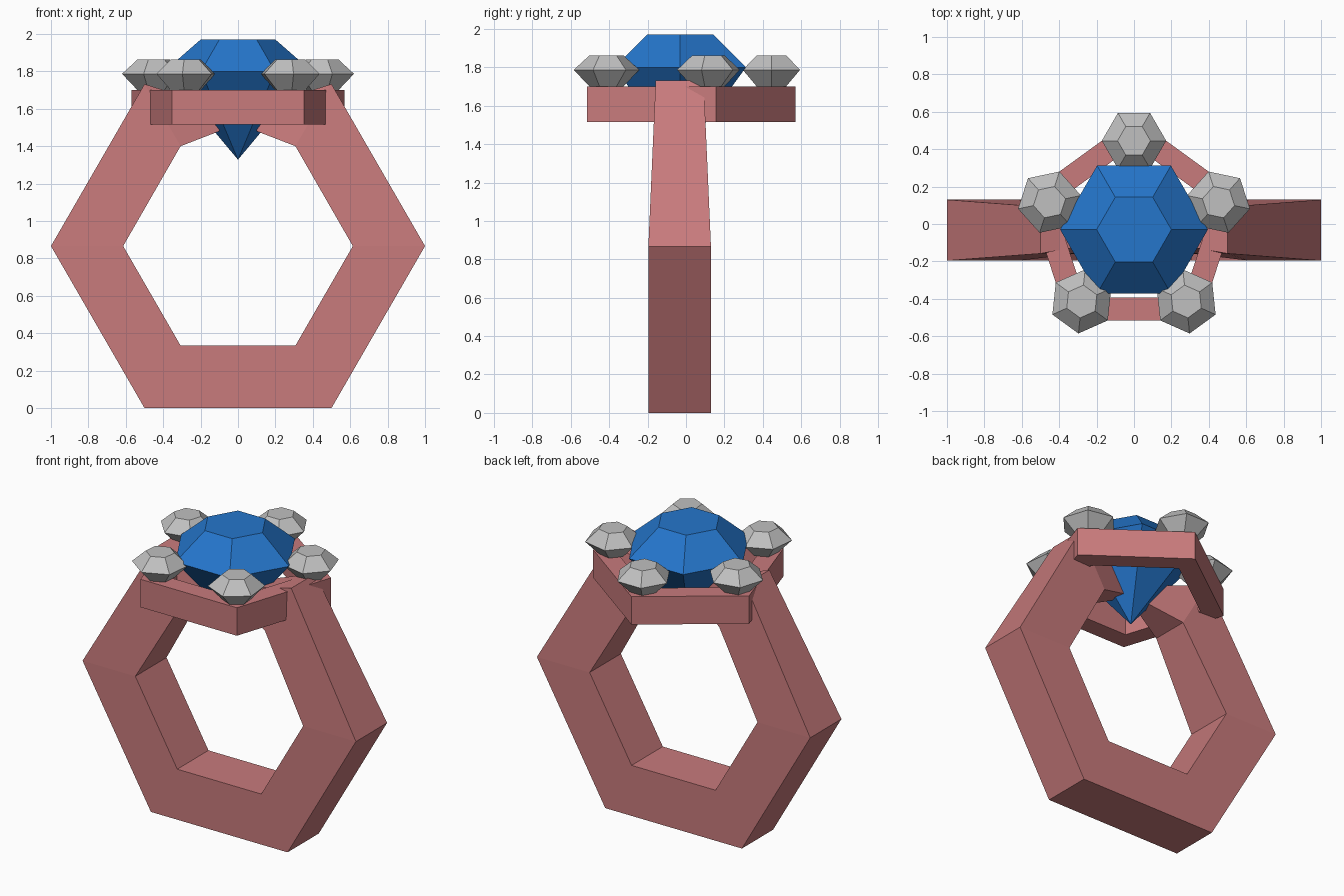
import bpy, bmesh
from math import cos, sin, pi, radians

cube = bpy.data.objects.get("Cube")
if cube:
    bpy.data.objects.remove(cube, do_unlink=True)

MID_Y = -0.033   # shared depth centre of the ring


def material(name, rgb):
    m = bpy.data.materials.new(name)
    m.use_nodes = True
    m.diffuse_color = (*rgb, 1)
    m.node_tree.nodes["Principled BSDF"].inputs["Base Color"].default_value = (*rgb, 1)
    return m


rose = material("rose metal", (0.58, 0.197, 0.202))
blue = material("blue gem", (0.018, 0.18, 0.60))
silver = material("silver stone", (0.53, 0.53, 0.53))


def loft(name, rings, mat, closed=False):
    """Join rings of equal size with quads; cap the ends or close the loop."""
    bm = bmesh.new()
    loops = [[bm.verts.new(p) for p in ring] for ring in rings]
    n = len(loops[0])
    pairs = list(zip(loops, loops[1:]))
    if closed:
        pairs.append((loops[-1], loops[0]))
    else:
        bm.faces.new(loops[0])
        bm.faces.new(loops[-1])
    for a, b in pairs:
        for i in range(n):
            j = (i + 1) % n
            bm.faces.new((a[i], a[j], b[j], b[i]))
    bmesh.ops.remove_doubles(bm, verts=bm.verts, dist=0.002)
    bmesh.ops.recalc_face_normals(bm, faces=bm.faces)
    mesh = bpy.data.meshes.new(name)
    bm.to_mesh(mesh)
    bm.free()
    mesh.materials.append(mat)
    ob = bpy.data.objects.new(name, mesh)
    bpy.context.collection.objects.link(ob)
    return ob


def polygon(sides, radius, z, turn=0.0, centre=(0, 0)):
    return [(centre[0] + radius * cos(turn + 2 * pi * i / sides),
             centre[1] + radius * sin(turn + 2 * pi * i / sides), z)
            for i in range(sides)]


# Hexagonal finger band, tapering to two prongs that grip the large gem
def section(outer, inner, half):
    return [(outer[0], MID_Y - half, outer[1]), (outer[0], MID_Y + half, outer[1]),
            (inner[0], MID_Y + half, inner[1]), (inner[0], MID_Y - half, inner[1])]


half_band = [  # outer point, inner point, half depth
    ((0.5, 0.0), (0.307, 0.334), 0.163),
    ((1.0, 0.866), (0.614, 0.866), 0.163),
    ((0.5, 1.732), (0.307, 1.40), 0.125),
    ((0.11, 1.61), (0.10, 1.48), 0.055),
]
right_side = [section(*s) for s in half_band]
left_side = [[(-x, y, z) for x, y, z in s] for s in right_side]
loft("finger_band", left_side[::-1] + right_side, rose)

# Pentagonal setting frame
low, high = 1.515, 1.70
frame = [polygon(5, r, z, pi / 2, (0, -0.03))
         for r, z in ((0.60, low), (0.60, high), (0.45, high), (0.45, low))]
loft("setting_frame", frame, rose, closed=True)

# Large centre gem: table, girdle and pointed base
gem = [polygon(6, r, z, 0, (0, -0.03))
       for r, z in ((0.20, 1.97), (0.395, 1.80), (0.0005, 1.328))]
loft("centre_gem", gem, blue)

# Five small stones on the frame corners
for k in range(5):
    a = radians(72 * k)
    c = (-0.475 * sin(a), -0.03 + 0.475 * cos(a))
    rings = [polygon(6, r, z, a, c)
             for r, z in ((0.088, 1.863), (0.172, 1.787), (0.088, 1.70))]
    loft(f"small_stone_{k + 1}", rings, silver)
